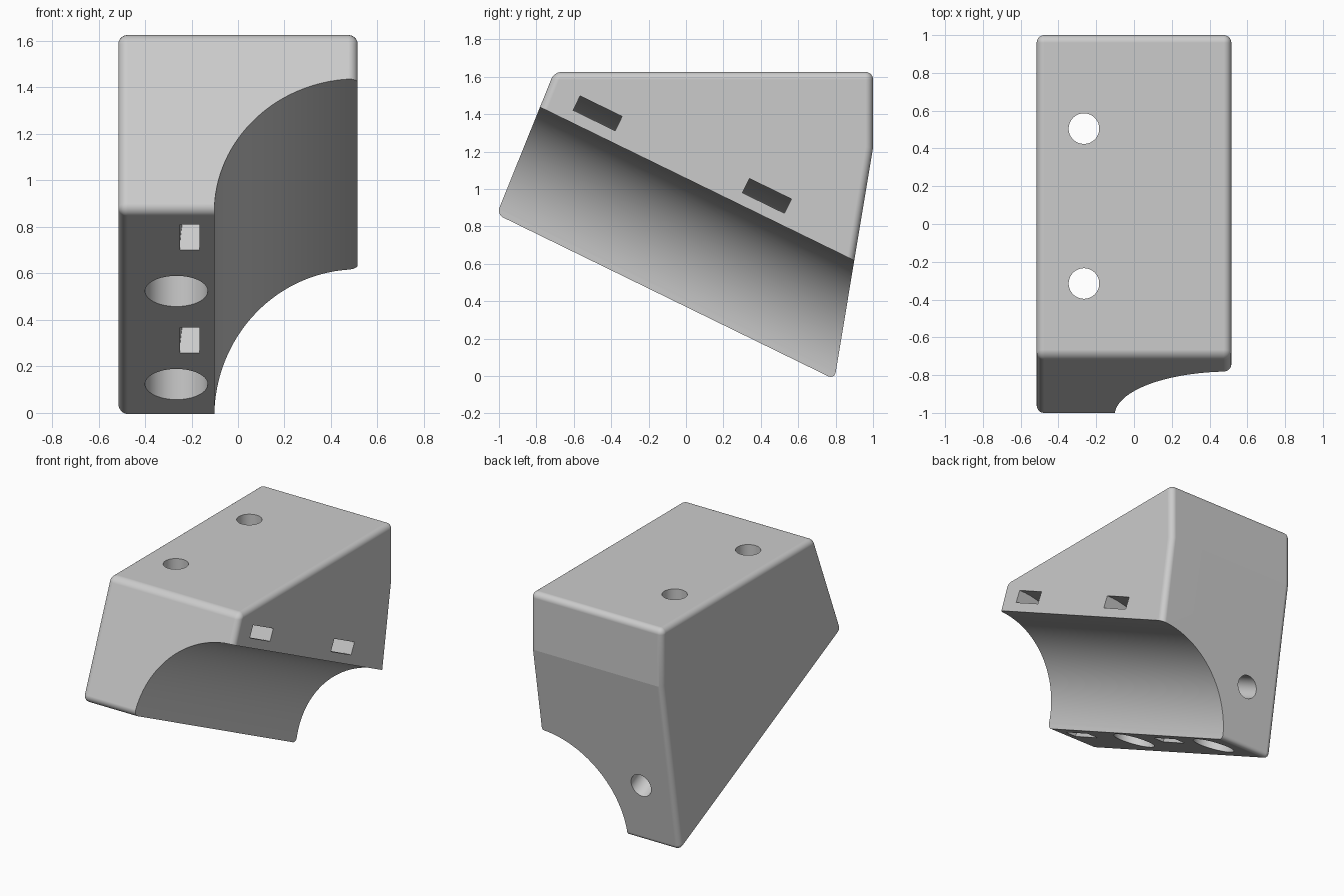
import bpy
import bmesh
from math import radians, tan
from mathutils import Matrix, Vector

cube = bpy.data.objects.get("Cube")
if cube:
    bpy.data.objects.remove(cube, do_unlink=True)

HALF = 0.515              # half width of the block
SLOPE = radians(26)       # tilt of the tube the block clamps on
AXIS_Z = 0.37             # height of the tube axis at y = 0
BOLT_X = -0.265
TILT = Matrix.Rotation(-radians(90) - SLOPE, 4, 'X')
TUBE = Matrix.Translation((HALF, 0, AXIS_Z)) @ TILT   # local z runs along the tube

grey = bpy.data.materials.new("light_grey")
grey.use_nodes = True
colour = (0.6, 0.6, 0.6, 1)
grey.diffuse_color = colour
grey.node_tree.nodes["Principled BSDF"].inputs["Base Color"].default_value = colour


def add_object(name, bm):
    bmesh.ops.recalc_face_normals(bm, faces=bm.faces)
    mesh = bpy.data.meshes.new(name)
    bm.to_mesh(mesh)
    bm.free()
    mesh.materials.append(grey)
    obj = bpy.data.objects.new(name, mesh)
    bpy.context.collection.objects.link(obj)
    return obj


def apply_modifiers(obj):
    bpy.ops.object.select_all(action='DESELECT')
    obj.select_set(True)
    bpy.context.view_layer.objects.active = obj
    for mod in list(obj.modifiers):
        bpy.ops.object.modifier_apply(modifier=mod.name)


def cylinder(name, radius, z0, z1, matrix, sides=64):
    bm = bmesh.new()
    bmesh.ops.create_cone(bm, cap_ends=True, segments=sides, radius1=radius, radius2=radius,
                          depth=z1 - z0, matrix=matrix @ Matrix.Translation((0, 0, (z0 + z1) / 2)))
    return add_object(name, bm)


def ring(name, inner, outer, z0, z1, matrix):
    bm = bmesh.new()
    corners = [(inner, z0), (outer, z0), (outer, z1), (inner, z1)]
    verts = [bm.verts.new((r, 0, z)) for r, z in corners]
    edges = [bm.edges.new((verts[i - 1], verts[i])) for i in range(4)]
    bmesh.ops.spin(bm, geom=verts + edges, cent=(0, 0, 0), axis=(0, 0, 1),
                   angle=radians(360), steps=96)
    bmesh.ops.remove_doubles(bm, verts=bm.verts, dist=0.0001)
    bmesh.ops.transform(bm, matrix=matrix, verts=bm.verts)
    return add_object(name, bm)


# Rounded block: side profile extruded across the width
profile = [(-0.705, 1.625), (1, 1.625), (1, 1.22), (0.794, -0.018), (-1.012, 0.864)]
bm = bmesh.new()
side = bm.faces.new([bm.verts.new((-HALF, y, z)) for y, z in profile])
extruded = bmesh.ops.extrude_face_region(bm, geom=[side])["geom"]
bmesh.ops.translate(bm, vec=(2 * HALF, 0, 0),
                    verts=[v for v in extruded if isinstance(v, bmesh.types.BMVert)])
block = add_object("clamp_block", bm)
bevel = block.modifiers.new("rounded_edges", 'BEVEL')
bevel.width = 0.04
bevel.segments = 14
bevel.limit_method = 'ANGLE'
bevel.angle_limit = radians(30)
apply_modifiers(block)

# Tube channel and strap slots curving around it
cutters = [cylinder("tube_channel", 0.617, -2, 2, TUBE, 128)]
for t in (-0.878, 0.129):
    cutters.append(ring("strap_slot", 0.68, 0.765, t - 0.125, t + 0.125, TUBE))

# Bolt holes with wide counterbores from below
for y in (-0.315, 0.505):
    place = Matrix.Translation((BOLT_X, y, 0))
    cutters.append(cylinder("bolt_hole", 0.081, 0.5, 2, place))
    cutters.append(cylinder("counterbore", 0.135, -0.5, 1.3, place))

# Hole in the back, running along the slope into the rear counterbore
back = Matrix.Translation((BOLT_X + 0.01, 0.865, 0.41)) @ TILT
cutters.append(cylinder("back_hole", 0.078, -0.4, 0.3, back))

for cutter in cutters:
    cut = block.modifiers.new(cutter.name, 'BOOLEAN')
    cut.operation = 'DIFFERENCE'
    cut.solver = 'EXACT'
    cut.object = cutter
apply_modifiers(block)
for cutter in cutters:
    bpy.data.objects.remove(cutter, do_unlink=True)

# Smooth roundings, flat main faces
bpy.ops.object.shade_smooth_by_angle(angle=radians(9))
weighted = block.modifiers.new("flat_face_normals", 'WEIGHTED_NORMAL')
weighted.keep_sharp = True
